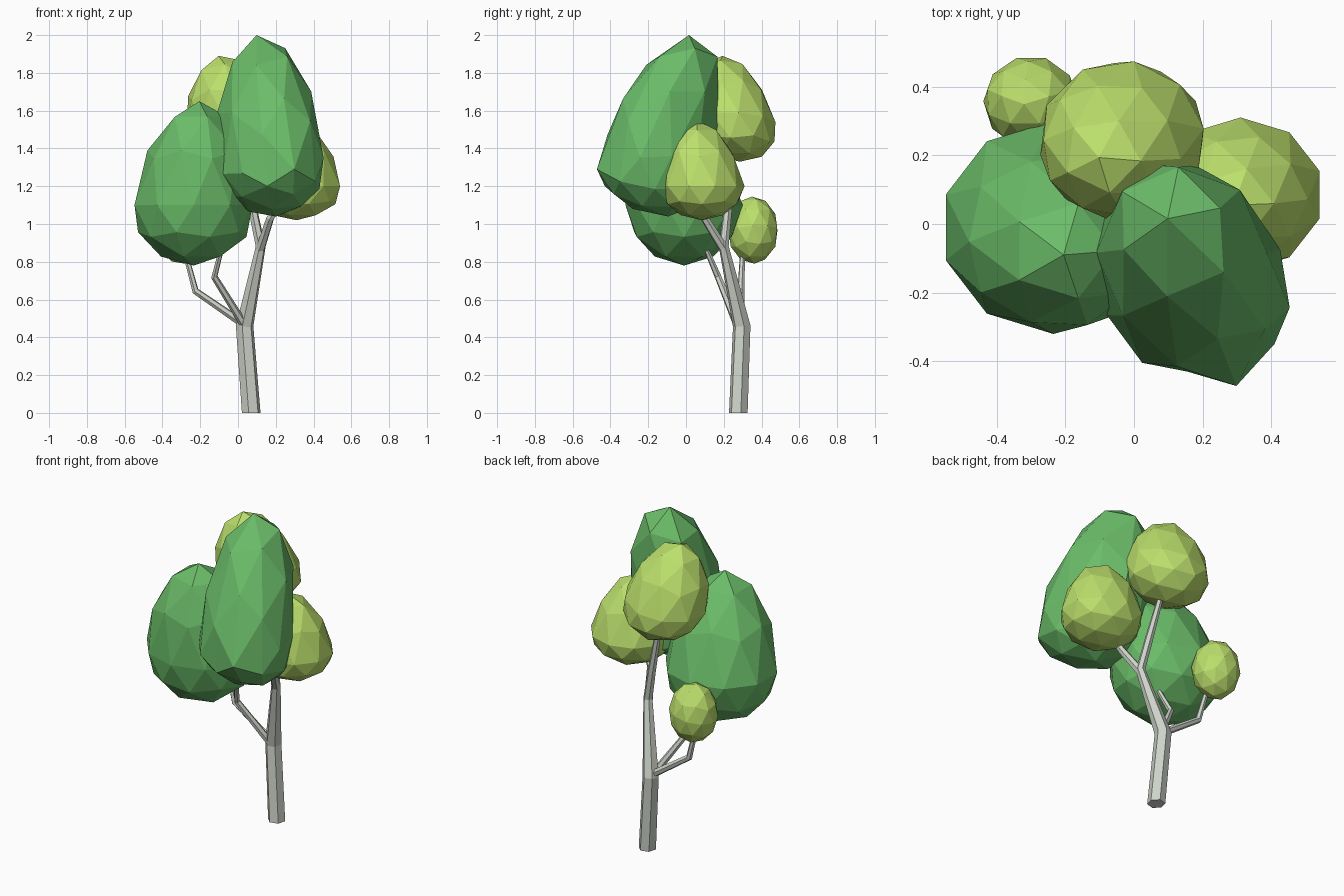
import bpy, bmesh, math
from mathutils import Vector, Matrix

if "Cube" in bpy.data.objects:
    bpy.data.objects.remove(bpy.data.objects["Cube"])


def material(name, rgb):
    m = bpy.data.materials.new(name)
    m.diffuse_color = (*rgb, 1)
    m.use_nodes = True
    m.node_tree.nodes["Principled BSDF"].inputs["Base Color"].default_value = m.diffuse_color
    return m


def add_object(name, bm, mat):
    bmesh.ops.recalc_face_normals(bm, faces=bm.faces)
    me = bpy.data.meshes.new(name)
    bm.to_mesh(me)
    bm.free()
    me.materials.append(mat)
    bpy.context.collection.objects.link(bpy.data.objects.new(name, me))


def limb(name, points, radii, mat, sides=6):
    """Tapered flat-sided tube through the points."""
    bm = bmesh.new()
    pts = [Vector(p) for p in points]
    rings = []
    for i, p in enumerate(pts):
        t = (pts[min(i + 1, len(pts) - 1)] - pts[max(i - 1, 0)]).normalized()
        if p.z == 0:
            t = Vector((0, 0, 1))
        u = (Vector((1, 0, 0)) - t * t.x).normalized()
        v = t.cross(u)
        angles = [2 * math.pi * (k + 0.25) / sides for k in range(sides)]
        rings.append([bm.verts.new(p + radii[i] * (u * math.cos(a) + v * math.sin(a)))
                      for a in angles])
    for a, b in zip(rings, rings[1:]):
        for k in range(sides):
            n = (k + 1) % sides
            bm.faces.new((a[k], a[n], b[n], b[k]))
    bm.faces.new(rings[0])
    bm.faces.new(rings[-1])
    add_object(name, bm, mat)


def crown(name, centre, rx, ry, bottom, top, mat, taper=0.0, lean_up=(0, 0),
          lean_down=(0, 0), turn=0.0, tilt=0.0, skew=0.0):
    """Faceted egg, widest at centre; the leans shift its top and bottom sideways."""
    bm = bmesh.new()
    bmesh.ops.create_icosphere(bm, subdivisions=2, radius=1)
    bm.transform(Matrix.Rotation(turn, 4, 'Z') @ Matrix.Rotation(-tilt, 4, 'Y'))
    height = max(v.co.z for v in bm.verts)
    cx, cy, cz = centre
    for vert in bm.verts:
        x, y, z = vert.co
        z /= height
        f = 1 - taper * max(z, 0)
        lean = lean_up if z > 0 else lean_down
        vert.co = (cx + rx * (x - skew * y) * f + lean[0] * abs(z),
                   cy + ry * y * f + lean[1] * abs(z),
                   cz + z * ((top - cz) if z > 0 else (cz - bottom)))
    add_object(name, bm, mat)


bark = material("bark", (0.62, 0.66, 0.59))
green = material("leaf_green", (0.145, 0.50, 0.14))
lime = material("leaf_lime", (0.50, 0.74, 0.15))

# Trunk and branches
limb("trunk", [(0.07, 0.277, 0), (0.035, 0.295, 0.46), (0.12, 0.20, 0.88), (0.08, 0.22, 1.07), (0.0, 0.25, 1.42)],
     [0.051, 0.048, 0.027, 0.024, 0.016], bark)
limb("right_branch", [(0.115, 0.205, 0.86), (0.17, 0.10, 1.03), (0.25, 0.06, 1.15)],
     [0.026, 0.022, 0.016], bark)
limb("left_back_branch", [(0.03, 0.29, 0.47), (-0.225, 0.29, 0.645), (-0.28, 0.30, 0.85)],
     [0.022, 0.019, 0.014], bark)
limb("left_front_branch", [(0.03, 0.27, 0.47), (-0.125, 0.17, 0.72), (-0.09, 0.11, 0.86)],
     [0.022, 0.018, 0.014], bark)

# Foliage
crown("left_crown", (-0.235, -0.01, 1.10), 0.329, 0.31, 0.78, 1.65, green,
      taper=0.13, lean_up=(0.03, -0.08))
crown("tall_crown", (0.175, -0.185, 1.29), 0.28, 0.30, 1.04, 2.0, green,
      taper=-0.08, lean_up=(-0.05, 0.21), lean_down=(0.0, 0.08), turn=0.3, tilt=0.652, skew=0.15)
crown("back_crown", (-0.03, 0.24, 1.54), 0.25, 0.235, 1.33, 1.89, lime,
      taper=0.12, lean_up=(-0.04, -0.05), lean_down=(0, 0.05), turn=-0.12, tilt=0.15)
crown("right_crown", (0.31, 0.085, 1.20), 0.242, 0.225, 1.02, 1.55, lime,
      taper=0.12, lean_up=(-0.02, -0.03))
crown("small_crown", (-0.30, 0.355, 0.965), 0.14, 0.135, 0.79, 1.145, lime, turn=0.3, tilt=0.15)
